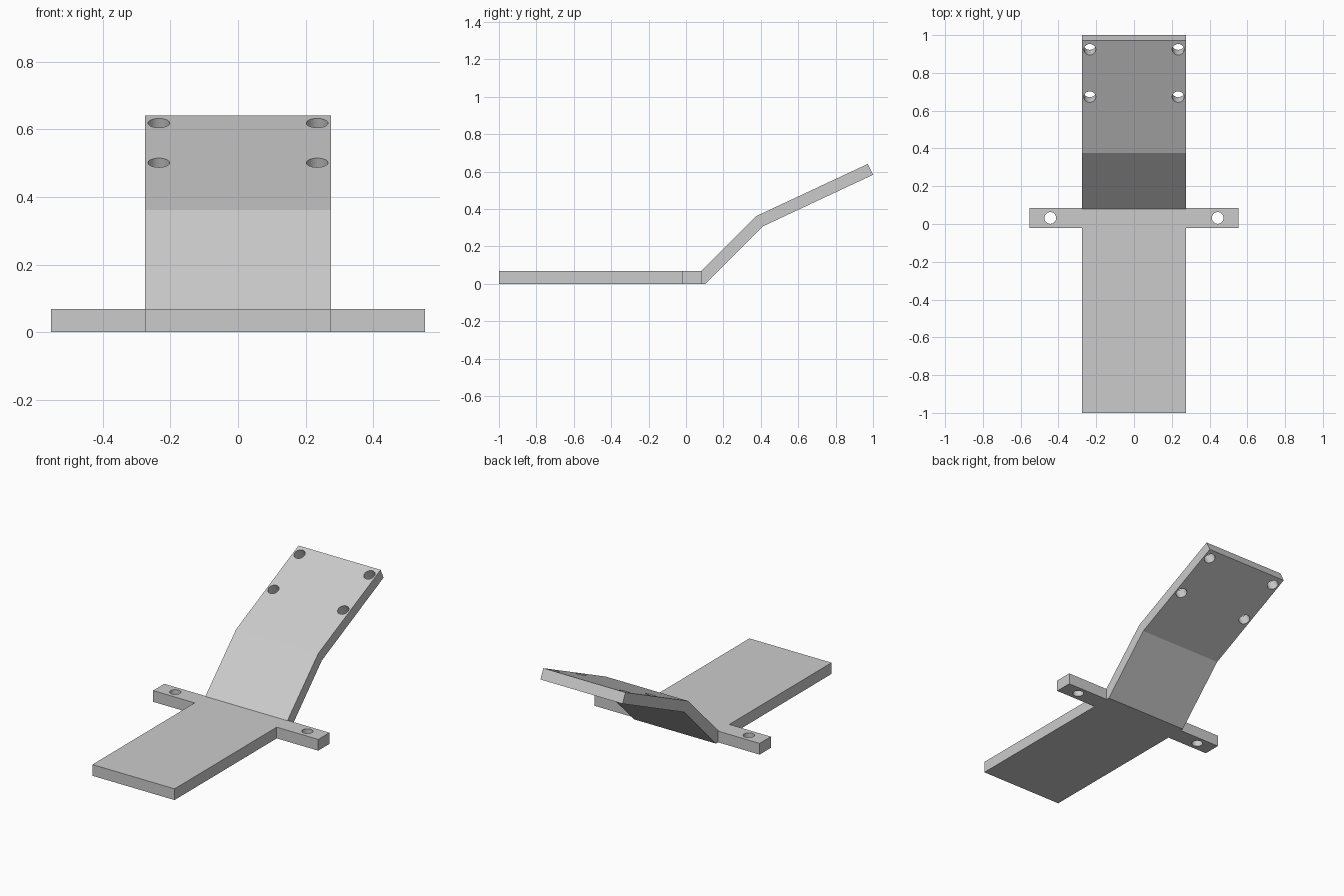
import bpy, bmesh, math
from mathutils import Vector, Matrix

cube = bpy.data.objects.get("Cube")
if cube:
    bpy.data.objects.remove(cube, do_unlink=True)

grey = bpy.data.materials.new("plain grey")
grey.use_nodes = True
colour = (0.6, 0.6, 0.6, 1)
grey.diffuse_color = colour
grey.node_tree.nodes["Principled BSDF"].inputs["Base Color"].default_value = colour

HALF_WIDTH = 0.275
THICK = 0.068


def add_object(name, bm):
    bmesh.ops.recalc_face_normals(bm, faces=bm.faces)
    mesh = bpy.data.meshes.new(name)
    bm.to_mesh(mesh)
    bm.free()
    mesh.materials.append(grey)
    obj = bpy.data.objects.new(name, mesh)
    bpy.context.collection.objects.link(obj)
    return obj


def prism(name, outline, offset):
    """Extrude a closed outline of 3D points along an offset."""
    bm = bmesh.new()
    face = bm.faces.new([bm.verts.new(p) for p in outline])
    out = bmesh.ops.extrude_face_region(bm, geom=[face])
    verts = [v for v in out["geom"] if isinstance(v, bmesh.types.BMVert)]
    bmesh.ops.translate(bm, verts=verts, vec=offset)
    return add_object(name, bm)


def drill(target, name, centres, radius, tilt=0.0):
    """Cut round holes through a part, with the drill axis tilted about x."""
    bm = bmesh.new()
    for c in centres:
        bmesh.ops.create_cone(
            bm, cap_ends=True, segments=32, radius1=radius, radius2=radius, depth=0.3,
            matrix=Matrix.Translation(c) @ Matrix.Rotation(tilt, 4, "X"))
    cutter = add_object(name, bm)
    cutter.hide_render = True
    cutter.hide_set(True)
    cut = target.modifiers.new("holes", "BOOLEAN")
    cut.operation = "DIFFERENCE"
    cut.solver = "EXACT"
    cut.object = cutter


# Bent strip: flat base, steep ramp, shallower mounting plate
profile = [(-1, 0), (0.105, 0), (0.41, 0.307), (1, 0.583),
           (0.972, 0.641), (0.375, 0.362), (0.08, THICK), (-1, THICK)]
strip = prism("bent_plate", [(-HALF_WIDTH, y, z) for y, z in profile],
              (2 * HALF_WIDTH, 0, 0))

# Four holes square to the mounting plate
slope = math.atan2(0.641 - 0.362, 0.972 - 0.375)
plate_holes = [Vector((side * 0.234, y, z))
               for side in (-1, 1) for y, z in ((0.924, 0.618), (0.673, 0.501))]
drill(strip, "plate_hole_cutter", plate_holes, 0.032, slope)

# Side tabs, each with one upright hole
for side, label in ((1, "left"), (-1, "right")):
    inner, outer = side * HALF_WIDTH, side * 0.553
    tab = prism(label + "_tab",
                [(inner, -0.022, 0), (outer, -0.022, 0),
                 (outer, 0.085, 0), (inner, 0.085, 0)], (0, 0, THICK))
    drill(tab, label + "_tab_hole_cutter", [Vector((side * 0.443, 0.032, 0.03))], 0.031)
